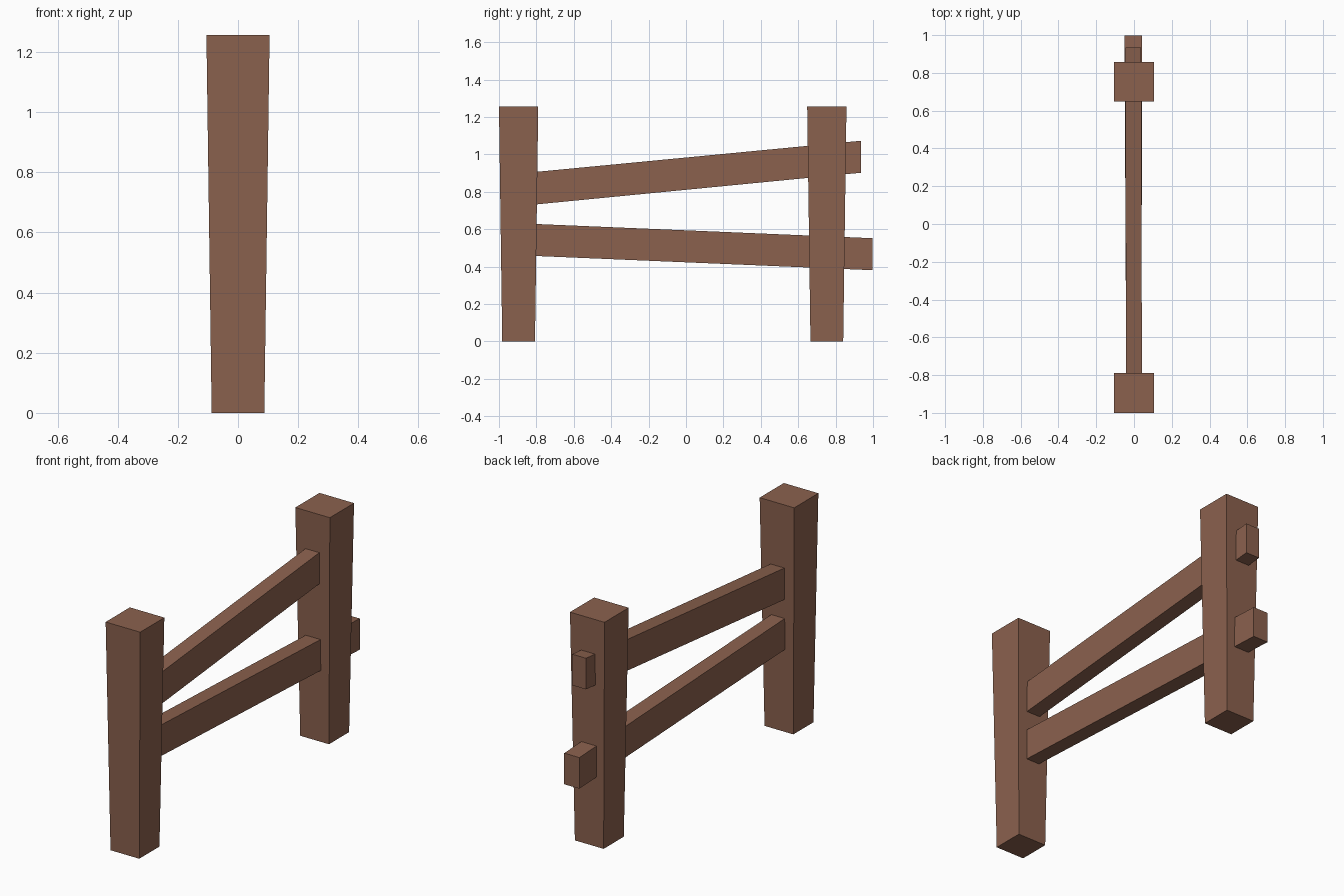
import bpy

if "Cube" in bpy.data.objects:
    bpy.data.objects.remove(bpy.data.objects["Cube"])

wood = bpy.data.materials.new("brown wood")
wood.diffuse_color = (0.258, 0.120, 0.076, 1)
wood.use_nodes = True
wood.node_tree.nodes["Principled BSDF"].inputs["Base Color"].default_value = wood.diffuse_color


def loft(name, a, b):
    """Solid between two four-cornered ends."""
    faces = [(3, 2, 1, 0), (4, 5, 6, 7)]
    faces += [(i, (i + 1) % 4, (i + 1) % 4 + 4, i + 4) for i in range(4)]
    me = bpy.data.meshes.new(name)
    me.from_pydata(a + b, [], faces)
    me.materials.append(wood)
    ob = bpy.data.objects.new(name, me)
    bpy.context.collection.objects.link(ob)


def post(name, y):
    def square(h, z):
        return [(-h, y - h, z), (h, y - h, z), (h, y + h, z), (-h, y + h, z)]
    loft(name, square(0.0875, 0), square(0.105, 1.257))


def rail(name, start, end):
    # each end: y, x range, z range
    def rect(y, x0, x1, z0, z1):
        return [(x0, y, z0), (x0, y, z1), (x1, y, z1), (x1, y, z0)]
    loft(name, rect(*start)[::-1], rect(*end)[::-1])


# tapered posts, wider at the top
post("front_post", -0.895)
post("back_post", 0.753)

# slanted rails running through the back post
rail("upper_rail", (-0.85, -0.042, 0.042, 0.728, 0.902), (0.935, -0.046, 0.038, 0.902, 1.073))
rail("lower_rail", (-0.85, -0.041, 0.040, 0.459, 0.630), (0.998, -0.050, 0.042, 0.381, 0.552))
